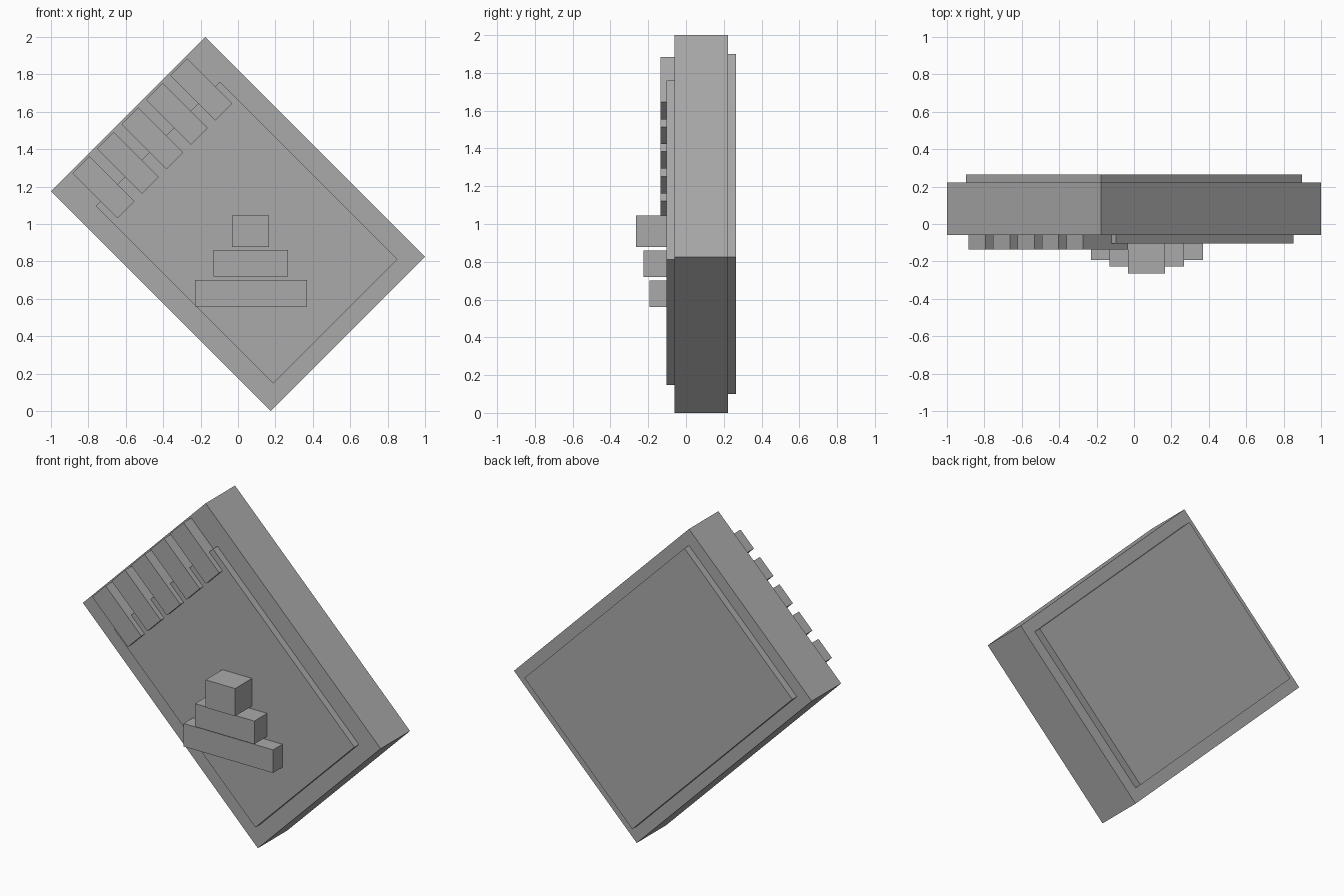
import bpy
import math
from mathutils import Matrix, Vector

if "Cube" in bpy.data.objects:
    bpy.data.objects.remove(bpy.data.objects["Cube"])

grey = bpy.data.materials.new("plain grey")
grey.diffuse_color = (0.4, 0.4, 0.4, 1.0)
grey.use_nodes = True
grey.node_tree.nodes["Principled BSDF"].inputs["Base Color"].default_value = grey.diffuse_color

# the card body is tilted 45 degrees in the front plane about its centre
TILT = Matrix.Translation((0, 0, 1.0)) @ Matrix.Rotation(math.radians(-45), 4, 'Y')


def box(name, x, y, z, frame=Matrix.Identity(4)):
    """Box from (min, max) ranges, placed in the given frame."""
    lo, hi = Vector((x[0], y[0], z[0])), Vector((x[1], y[1], z[1]))
    bpy.ops.mesh.primitive_cube_add(size=1)
    ob = bpy.context.object
    ob.name = name
    ob.data.transform(frame @ Matrix.Translation((lo + hi) / 2)
                      @ Matrix.Diagonal((*(hi - lo), 1)))
    ob.data.materials.append(grey)
    return ob


# tilted body with raised back and front panels
box("body", (-0.583, 0.583), (-0.06, 0.222), (-0.831, 0.831), TILT)
box("back_panel", (-0.512, 0.512), (0.2, 0.265), (-0.76, 0.76), TILT)
box("front_panel", (-0.47, 0.47), (-0.103, -0.04), (-0.737, 0.606), TILT)

# row of contact strips along the upper left edge
for i in range(5):
    u = (i - 2) * 0.185
    box(f"contact_strip_{i + 1}", (u - 0.064, u + 0.064), (-0.135, -0.05),
        (0.478, 0.818), TILT)

# upright stepped blocks on the front panel
box("lower_block", (-0.23, 0.37), (-0.193, -0.09), (0.56, 0.70))
box("middle_block", (-0.13, 0.268), (-0.226, -0.09), (0.72, 0.86))
box("upper_block", (-0.032, 0.166), (-0.265, -0.09), (0.877, 1.045))
